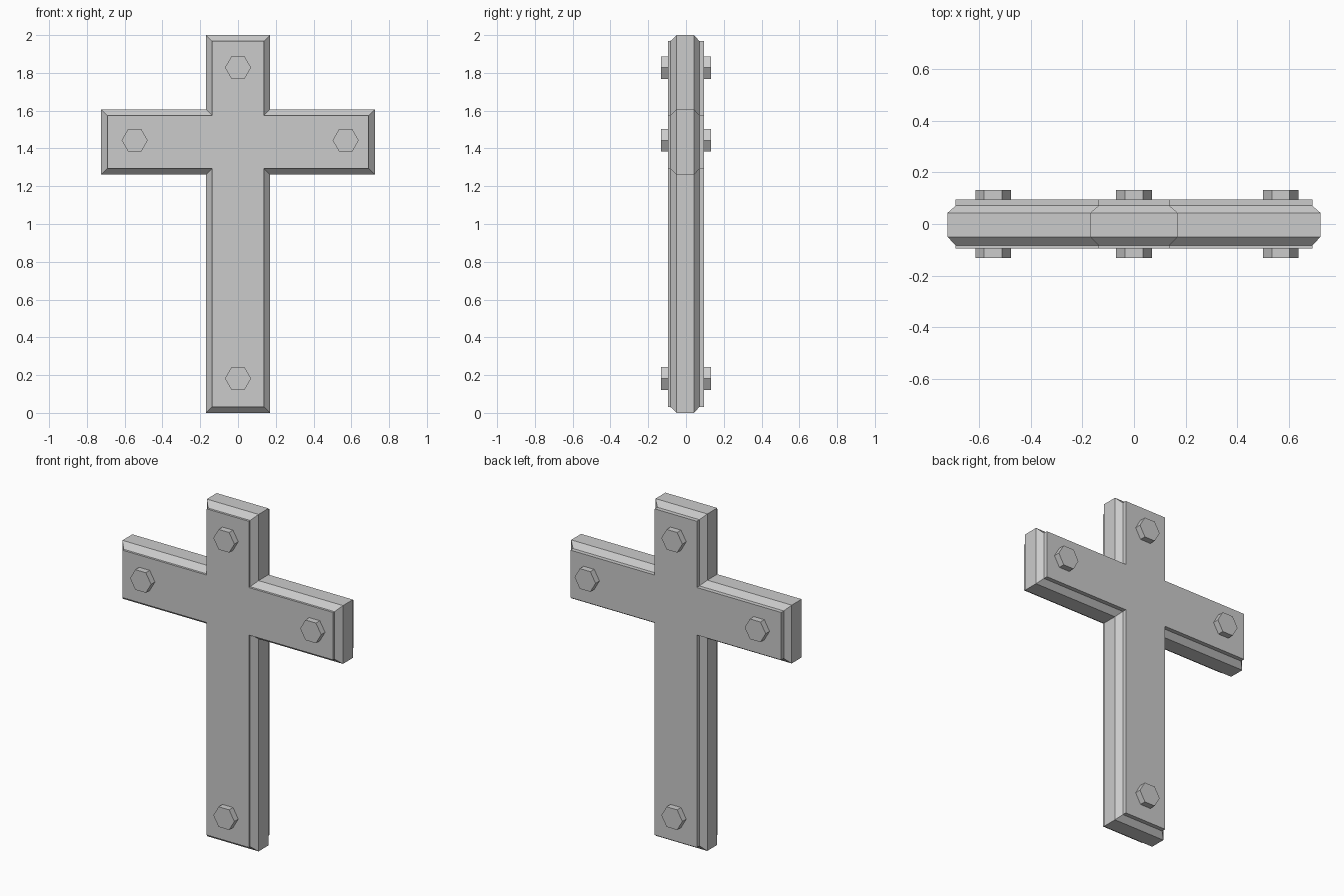
import bpy, bmesh, math
from mathutils import Matrix

if "Cube" in bpy.data.objects:
    bpy.data.objects.remove(bpy.data.objects["Cube"])


def finish(bm, name):
    bmesh.ops.recalc_face_normals(bm, faces=bm.faces[:])
    mesh = bpy.data.meshes.new(name)
    bm.to_mesh(mesh)
    bm.free()
    obj = bpy.data.objects.new(name, mesh)
    bpy.context.collection.objects.link(obj)
    return obj


def cross_outline(inset):
    """Cross outline in x/z, every edge moved inwards by inset."""
    post, arm = 0.17 - inset, 0.724 - inset
    low, high = 1.261 + inset, 1.607 - inset
    right = [(post, inset), (post, low), (arm, low), (arm, high),
             (post, high), (post, 2 - inset)]
    return right + [(-x, z) for x, z in reversed(right)]


# Cross body: outline lofted through depth, chamfered rim and raised face panels
sections = [(-0.096, 0.032), (-0.083, 0.032), (-0.050, 0),
            (0.043, 0), (0.071, 0.032), (0.096, 0.032)]
bm = bmesh.new()
rings = [[bm.verts.new((x, y, z)) for x, z in cross_outline(inset)]
         for y, inset in sections]
for a, b in zip(rings, rings[1:]):
    for i in range(len(a)):
        j = (i + 1) % len(a)
        bm.faces.new((a[i], a[j], b[j], b[i]))
bm.faces.new(rings[0])
bm.faces.new(rings[-1])
finish(bm, "cross_body")

# Hexagonal bolts passing through to both faces
bolts = {"top": (0, 1.828), "bottom": (0, 0.182),
         "left": (-0.547, 1.443), "right": (0.57, 1.443)}
for place, (x, z) in bolts.items():
    bm = bmesh.new()
    bmesh.ops.create_cone(bm, cap_ends=True, segments=6,
                          radius1=0.069, radius2=0.069, depth=0.265)
    # Turn so two corners point along x and the axis runs along y
    bmesh.ops.rotate(bm, verts=bm.verts[:], matrix=Matrix.Rotation(
        math.atan2(bm.verts[:][0].co.y, bm.verts[:][0].co.x) * -1, 3, 'Z'))
    bmesh.ops.rotate(bm, verts=bm.verts[:],
                     matrix=Matrix.Rotation(math.pi / 2, 3, 'X'))
    bolt = finish(bm, "bolt_" + place)
    bolt.location = (x, 0, z)
